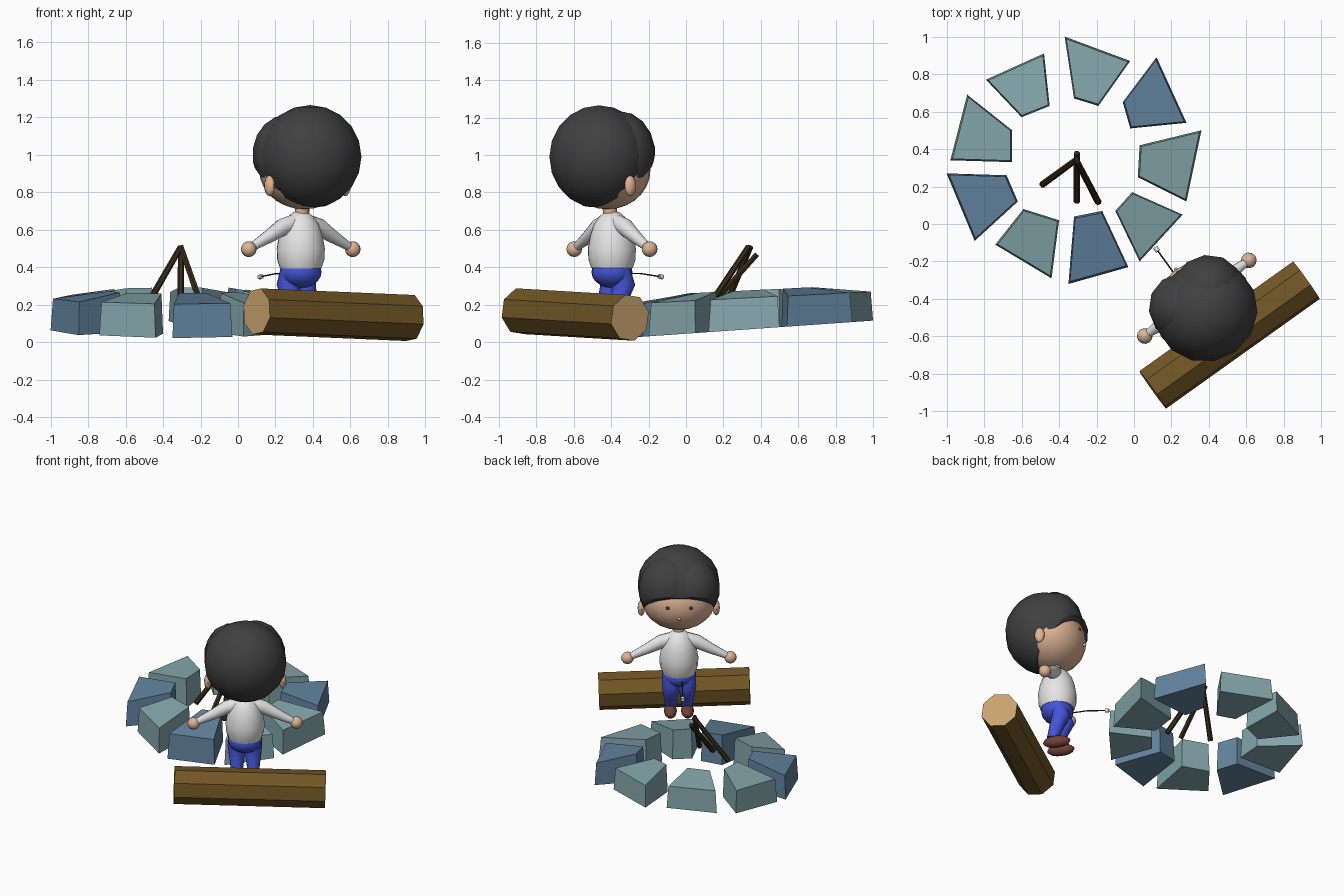
import bpy, bmesh, math
from mathutils import Vector, Matrix

cube = bpy.data.objects.get("Cube")
if cube:
    bpy.data.objects.remove(cube, do_unlink=True)


def material(name, *rgb):
    """Flat material from 0-255 display values."""
    col = [((c / 255 + 0.055) / 1.055) ** 2.4 for c in rgb] + [1]
    m = bpy.data.materials.new(name)
    m.use_nodes = True
    m.diffuse_color = col
    m.node_tree.nodes["Principled BSDF"].inputs["Base Color"].default_value = col
    return m


teal = material("teal stone", 132, 166, 171)
blue = material("blue stone", 98, 131, 158)
bark = material("bark", 114, 87, 37)
wood = material("cut wood", 200, 162, 110)
black = material("black hair", 64, 64, 64)
skin = material("skin", 222, 180, 150)
white = material("white cloth", 230, 230, 230)
denim = material("blue cloth", 68, 84, 215)
leather = material("brown leather", 112, 66, 54)
char = material("charred wood", 56, 43, 24)

# Figure space: +y is where the figure looks
FIGURE = Matrix.Translation((0.335, -0.396, 0)) @ Matrix.Rotation(math.radians(36), 4, "Z")
WORLD = Matrix.Identity(4)


def finish(bm, name, mats, space=WORLD, smooth=True):
    bmesh.ops.recalc_face_normals(bm, faces=bm.faces)
    bm.transform(space)
    me = bpy.data.meshes.new(name)
    bm.to_mesh(me)
    bm.free()
    for m in mats:
        me.materials.append(m)
    if smooth:
        me.shade_smooth()
        me.set_sharp_from_angle(angle=math.radians(48))
    ob = bpy.data.objects.new(name, me)
    bpy.context.collection.objects.link(ob)
    return ob


def tube(name, path, radii, mats, sides=12, space=WORLD, smooth=True, phase=0):
    """Rings along a path, capped; a second material goes on the caps."""
    bm = bmesh.new()
    path = [Vector(p) for p in path]
    axis = (path[-1] - path[0]).normalized()
    side = axis.cross((0, 0, 1))
    side = side.normalized() if side.length > 0.01 else Vector((1, 0, 0))
    up = side.cross(axis)
    rings = []
    for p, r in zip(path, radii):
        angles = [math.radians(phase) + math.tau * i / sides for i in range(sides)]
        rings.append([bm.verts.new(p + r * (side * math.cos(a) + up * math.sin(a))) for a in angles])
    for a, b in zip(rings, rings[1:]):
        for i in range(sides):
            j = (i + 1) % sides
            bm.faces.new((a[i], a[j], b[j], b[i]))
    for ring in (rings[0], rings[-1]):
        bm.faces.new(ring).material_index = len(mats) - 1
    return finish(bm, name, mats, space, smooth)


def ball(name, centre, size, mat, segs=16, rings=10, cut=None):
    """Ellipsoid in figure space, optionally cut by a plane and closed."""
    bm = bmesh.new()
    bmesh.ops.create_uvsphere(bm, u_segments=segs, v_segments=rings, radius=1)
    bm.transform(Matrix.Translation(centre) @ Matrix.Diagonal((*size, 1)))
    if cut:
        geom = bm.verts[:] + bm.edges[:] + bm.faces[:]
        bmesh.ops.bisect_plane(bm, geom=geom, plane_co=cut[0], plane_no=cut[1], clear_outer=True)
        bmesh.ops.holes_fill(bm, edges=[e for e in bm.edges if e.is_boundary])
    return finish(bm, name, [mat], FIGURE)


# Ring of wedge stones: two outer corners, then two inner corners
stones = [
    (teal, (-.37, 1.0), (-.02, .87), (-.19, .63), (-.32, .67)),
    (blue, (.12, .89), (.28, .54), (-.02, .51), (-.06, .65)),
    (teal, (.36, .50), (.28, .12), (.02, .25), (.03, .42)),
    (teal, (.26, .05), (.03, -.20), (-.10, .07), (-.01, .17)),
    (blue, (-.03, -.23), (-.35, -.32), (-.32, .04), (-.17, .07)),
    (teal, (-.44, -.29), (-.74, -.11), (-.59, .08), (-.40, .02)),
    (blue, (-.85, -.09), (-1.0, .27), (-.68, .26), (-.62, .12)),
    (teal, (-.98, .34), (-.89, .69), (-.65, .50), (-.65, .33)),
    (teal, (-.79, .77), (-.48, .91), (-.45, .63), (-.60, .57)),
]
for n, (mat, *corners) in enumerate(stones, 1):
    bm = bmesh.new()
    mid = sum((Vector(c) for c in corners), Vector((0, 0))) / 4
    low, high = [], []
    for i, c in enumerate(corners):
        c = Vector(c)
        top = mid.lerp(c, 0.94)
        low.append(bm.verts.new((c.x, c.y, 0.045 + 0.07 * c.y)))
        high.append(bm.verts.new((top.x, top.y, 0.22 + 0.05 * c.y + (0.04 if i > 1 else 0))))
    bm.faces.new(low)
    bm.faces.new(high)
    for i in range(4):
        j = (i + 1) % 4
        bm.faces.new((low[i], low[j], high[j], high[i]))
    finish(bm, f"fire_stone_{n}", [mat], smooth=False)

# Leaning fire sticks
sticks = [
    ((-.49, .21, .19), (-.305, .345, .51)),
    ((-.305, .12, .18), (-.305, .38, .47)),
    ((-.19, .115, .18), (-.305, .335, .51)),
]
for n, ends in enumerate(sticks, 1):
    tube(f"fire_stick_{n}", ends, (.018, .016), [char], sides=6, smooth=False)

# Log seat
tube("log", [(.10, -.885, .165), (.92, -.30, .13)], (.127, .127), [bark, wood],
     sides=8, smooth=False, phase=30)

# Torso and neck
tube("shirt", [(0, 0, z) for z in (.395, .44, .50, .57, .63, .67, .695)],
     (.112, .127, .13, .118, .098, .07, .04), [white], sides=16, space=FIGURE)
tube("neck", [(0, -.01, .68), (0, -.02, .76)], (.038, .04), [skin], space=FIGURE)
ball("hips", (0, 0, .375), (.115, .108, .085), denim)

# Limbs, mirrored
for s, side in ((-1, "left"), (1, "right")):
    tube(f"{side}_sleeve", [(s * .04, 0, .635), (s * .12, 0, .615), (s * .21, 0, .565), (s * .315, 0, .512)],
         (.05, .047, .036, .023), [white], space=FIGURE)
    ball(f"{side}_hand", (s * .343, 0, .497), (.042, .042, .042), skin, 12, 8)
    tube(f"{side}_trouser_leg", [(s * .05, .01, .40), (s * .054, .04, .31), (s * .055, .01, .23), (s * .055, -.02, .14)],
         (.062, .062, .05, .038), [denim], space=FIGURE)
    ball(f"{side}_shoe", (s * .057, .01, .112), (.044, .095, .04), leather, 12, 8)
    ball(f"{side}_ear", (s * .25, -.06, .835), (.025, .035, .055), skin, 10, 8)
    ball(f"{side}_eye", (s * .076, .173, .94), (.014, .008, .015), black, 10, 6)

# Head
ball("head", (0, -.03, .92), (.25, .22, .21), skin, 20, 14)
ball("nose", (0, .186, .865), (.012, .014, .012), skin, 8, 6)

# Hair: crown and two fringe lobes cut along one sloping hairline
hairline = ((0, -.05, .80), (0, .95, -1))
ball("hair_crown", (0, -.085, .99), (.278, .267, .276), black, 14, 10, hairline)
ball("hair_fringe_left", (-.09, .0, 1.0), (.185, .19, .215), black, 12, 9, hairline)
ball("hair_fringe_right", (.07, .0, 1.0), (.20, .19, .235), black, 12, 9, hairline)

# Roasting stick
tube("roasting_stick", [(-.02, .06, .365), (-.02, .20, .367), (-.02, .335, .35)],
     (.004, .004, .004), [char], sides=6, space=FIGURE)
tube("marshmallow", [(-.02, .325, .351), (-.02, .35, .348)], (.013, .013), [white], sides=8, space=FIGURE)
